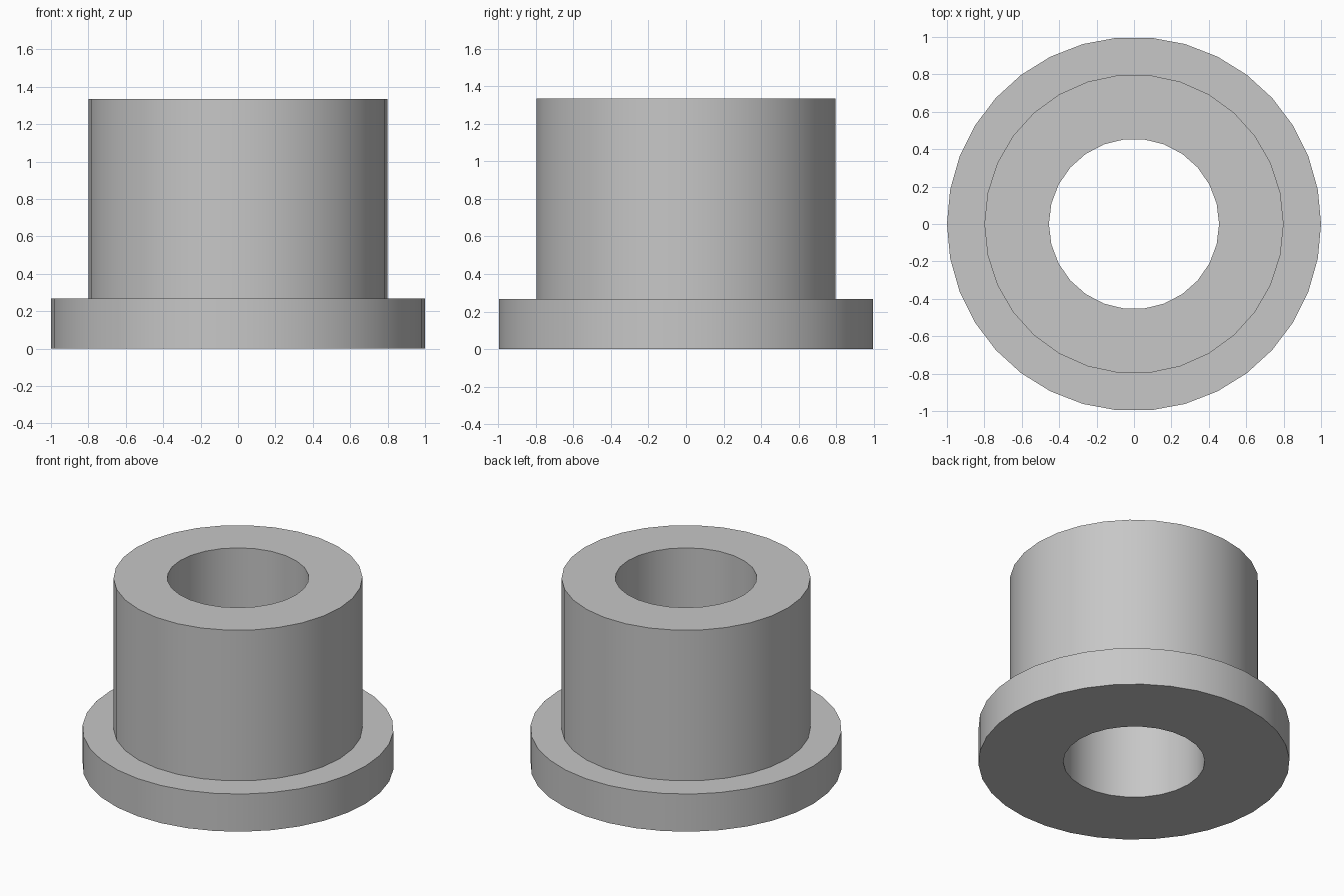
import bpy
import bmesh
from math import cos, sin, tau, radians

default = bpy.data.objects.get("Cube")
if default:
    bpy.data.objects.remove(default)

HEIGHT, FLANGE_TOP = 1.335, 0.267
# Radius and side count of each round wall
FLANGE, BARREL, BORE = (1.0, 34), (0.8, 30), (0.455, 26)

grey = bpy.data.materials.new("plain grey")
colour = (0.57, 0.57, 0.57, 1)
grey.use_nodes = True
grey.diffuse_color = colour
grey.node_tree.nodes["Principled BSDF"].inputs["Base Color"].default_value = colour

bm = bmesh.new()


def wall(size, low, high):
    """Add a round upright wall; return its bottom and top edge loops."""
    radius, sides = size
    rings = [[bm.verts.new((radius * cos(tau * i / sides), radius * sin(tau * i / sides), z))
              for i in range(sides)] for z in (low, high)]
    for i in range(sides):
        j = (i + 1) % sides
        bm.faces.new((rings[0][i], rings[0][j], rings[1][j], rings[1][i]))
    return [[bm.edges.get((ring[i - 1], ring[i])) for i in range(sides)] for ring in rings]


def flat_ring(outer, inner):
    """Fill the flat area between two concentric edge loops."""
    bmesh.ops.triangle_fill(bm, use_beauty=True, edges=outer + inner, normal=(0, 0, 1))


# Walls of the flange, barrel and through bore
flange_bottom, flange_top = wall(FLANGE, 0, FLANGE_TOP)
barrel_bottom, barrel_top = wall(BARREL, FLANGE_TOP, HEIGHT)
bore_bottom, bore_top = wall(BORE, 0, HEIGHT)

# Underside, shoulder and top face
flat_ring(flange_bottom, bore_bottom)
flat_ring(flange_top, barrel_bottom)
flat_ring(barrel_top, bore_top)

bmesh.ops.recalc_face_normals(bm, faces=bm.faces[:])
mesh = bpy.data.meshes.new("flanged_bushing")
bm.to_mesh(mesh)
bm.free()
mesh.materials.append(grey)

bushing = bpy.data.objects.new("flanged_bushing", mesh)
bpy.context.collection.objects.link(bushing)
bpy.ops.object.select_all(action='DESELECT')
bushing.select_set(True)
bpy.context.view_layer.objects.active = bushing
bpy.ops.object.shade_smooth_by_angle(angle=radians(30))
